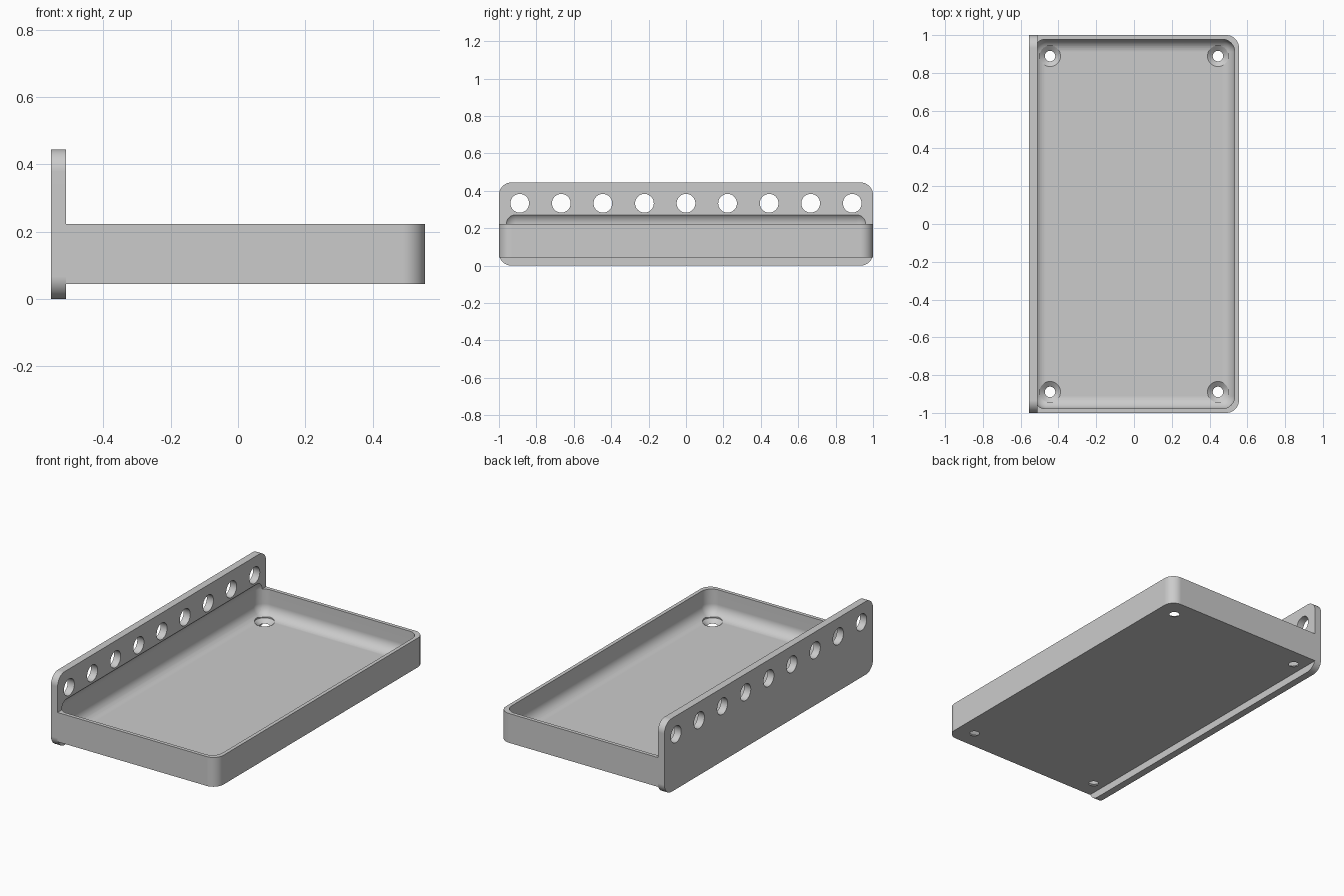
import bpy
import bmesh
from math import pi, radians
from mathutils import Matrix, Vector

if "Cube" in bpy.data.objects:
    bpy.data.objects.remove(bpy.data.objects["Cube"], do_unlink=True)

MM = 2 / 90  # the part is laid out on a 90 mm grid

grey = bpy.data.materials.new("plain grey")
grey.use_nodes = True
grey.diffuse_color = (0.6, 0.6, 0.6, 1)
grey.node_tree.nodes["Principled BSDF"].inputs["Base Color"].default_value = (0.6, 0.6, 0.6, 1)


def make_object(name, bm):
    bmesh.ops.recalc_face_normals(bm, faces=bm.faces)
    bmesh.ops.scale(bm, vec=(MM, MM, MM), verts=bm.verts)
    mesh = bpy.data.meshes.new(name)
    bm.to_mesh(mesh)
    bm.free()
    mesh.materials.append(grey)
    obj = bpy.data.objects.new(name, mesh)
    bpy.context.collection.objects.link(obj)
    return obj


def rounded_box(name, low, high, radius, choose):
    """Box between two corners; edges picked by choose(direction, middle) are rounded."""
    low, high = Vector(low), Vector(high)
    bm = bmesh.new()
    bmesh.ops.create_cube(bm, size=1)
    for v in bm.verts:
        v.co = Vector([h if c > 0 else l for c, l, h in zip(v.co, low, high)])
    edges = []
    for e in bm.edges:
        a, b = (v.co for v in e.verts)
        if choose((b - a).normalized(), (a + b) / 2):
            edges.append(e)
    bmesh.ops.bevel(bm, geom=edges, offset=radius, segments=10, profile=0.5,
                    affect='EDGES', clamp_overlap=False)
    return make_object(name, bm)


def cut(obj, *cutters):
    bpy.ops.object.select_all(action='DESELECT')
    bpy.context.view_layer.objects.active = obj
    obj.select_set(True)
    for cutter in cutters:
        mod = obj.modifiers.new("cut", 'BOOLEAN')
        mod.operation, mod.solver, mod.object = 'DIFFERENCE', 'EXACT', cutter
        bpy.ops.object.modifier_apply(modifier=mod.name)
    bpy.ops.object.shade_smooth_by_angle(angle=radians(30))
    mod = obj.modifiers.new("even shading", 'WEIGHTED_NORMAL')
    mod.keep_sharp = True


# Tray block, rounded on the two upright edges away from the plate
tray = rounded_box("tray", (-23, -45, 2), (25, 45, 10), 3,
                   lambda d, m: abs(d.z) > 0.9 and m.x > 0)

# Upright plate with four rounded corners
plate = rounded_box("mounting_plate", (-25, -45, 0), (-23, 45, 20), 3,
                    lambda d, m: abs(d.x) > 0.9)

# Cavity, rounded on every edge, biting slightly into the plate
cavity = rounded_box("cavity_cutter", (-24, -44, 3), (24, 44, 13), 3,
                     lambda d, m: True)

# Row of nine round holes through the plate
bm = bmesh.new()
for i in range(-4, 5):
    place = Matrix.Translation((-24, i * 10, 15)) @ Matrix.Rotation(pi / 2, 4, 'Y')
    bmesh.ops.create_cone(bm, cap_ends=True, segments=40, radius1=2.25,
                          radius2=2.25, depth=6, matrix=place)
row_holes = make_object("row_hole_cutter", bm)

# Countersunk screw holes in the tray corners
bm = bmesh.new()
profile = [(0, 0), (1.25, 0), (1.25, 2), (2.5, 3), (2.5, 8), (0, 8)]
for x in (-20, 20):
    for y in (-40, 40):
        verts = [bm.verts.new((x + r, y, z)) for r, z in profile]
        edges = [bm.edges.new(pair) for pair in zip(verts, verts[1:])]
        bmesh.ops.spin(bm, geom=verts + edges, cent=(x, y, 0), axis=(0, 0, 1),
                       angle=2 * pi, steps=40)
bmesh.ops.remove_doubles(bm, verts=bm.verts, dist=0.001)
screw_holes = make_object("screw_hole_cutter", bm)

cut(tray, cavity, screw_holes)
cut(plate, cavity, row_holes)

for cutter in (cavity, row_holes, screw_holes):
    bpy.data.objects.remove(cutter, do_unlink=True)
